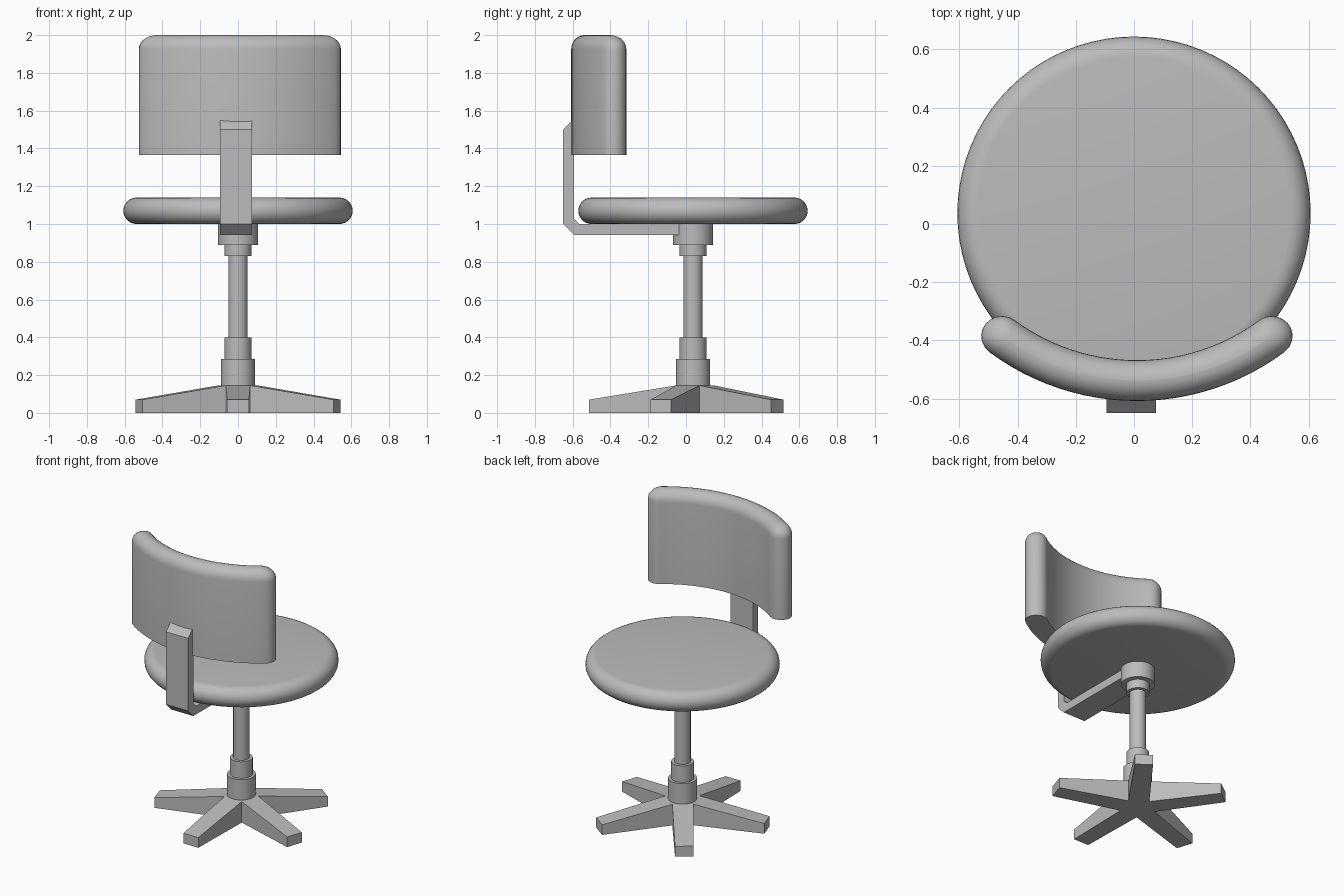
import bpy
import bmesh
from math import sin, cos, pi, radians

default = bpy.data.objects.get("Cube")
if default:
    bpy.data.objects.remove(default, do_unlink=True)

grey = bpy.data.materials.new("plain grey")
grey.use_nodes = True
colour = (0.5, 0.5, 0.5, 1.0)
grey.diffuse_color = colour
grey.node_tree.nodes["Principled BSDF"].inputs["Base Color"].default_value = colour

AXIS_Y = 0.037  # the column stands slightly behind the middle


def finish(bm, name, smooth=False):
    """Turn a bmesh into a grey object, optionally smooth shaded."""
    bmesh.ops.remove_doubles(bm, verts=bm.verts, dist=1e-5)
    bmesh.ops.recalc_face_normals(bm, faces=bm.faces)
    mesh = bpy.data.meshes.new(name)
    bm.to_mesh(mesh)
    bm.free()
    mesh.materials.append(grey)
    obj = bpy.data.objects.new(name, mesh)
    bpy.context.collection.objects.link(obj)
    if smooth:
        bpy.ops.object.select_all(action="DESELECT")
        obj.select_set(True)
        bpy.context.view_layer.objects.active = obj
        bpy.ops.object.shade_smooth_by_angle(angle=radians(35))
    return obj


def loft(bm, rings):
    """Bridge rings of points and cap both ends."""
    rows = [[bm.verts.new(p) for p in ring] for ring in rings]
    n = len(rows[0])
    for low, high in zip(rows, rows[1:]):
        for i in range(n):
            j = (i + 1) % n
            bm.faces.new((low[i], low[j], high[j], high[i]))
    bm.faces.new(rows[0])
    bm.faces.new(rows[-1])


def turned(name, profile, sides):
    """Solid of revolution around the column axis from (radius, z) pairs."""
    bm = bmesh.new()
    loft(bm, [[(r * cos(2 * pi * i / sides), AXIS_Y + r * sin(2 * pi * i / sides), z)
               for i in range(sides)] for r, z in profile])
    return finish(bm, name, smooth=True)


# Column: stacked cylinders from the base up to the seat
for name, radius, bottom, top in (
    ("base_hub", 0.09, 0.14, 0.286),
    ("lower_sleeve", 0.071, 0.286, 0.4),
    ("column", 0.051, 0.4, 0.83),
    ("upper_sleeve", 0.072, 0.83, 0.89),
    ("seat_collar", 0.106, 0.89, 1.0),
):
    turned(name, [(radius, bottom), (radius, top)], 40)

# Seat: round cushion with a fully rounded rim
rim = 0.07
seat_profile = [(0.537 + rim * cos(a), 1.07 + rim * sin(a))
                for a in (-pi / 2 + pi * i / 12 for i in range(13))]
turned("seat", seat_profile, 80)

# Base: five sloping legs joined into one star
bm = bmesh.new()
lower, upper = [], []
for k in range(5):
    a = -pi / 2 + k * 2 * pi / 5
    valley = a - pi / 5
    corners = [(0.112 * cos(valley), 0.112 * sin(valley), 0.145)]
    for side in (-0.057, 0.057):
        corners.append((0.551 * cos(a) - side * sin(a),
                        0.551 * sin(a) + side * cos(a), 0.07))
    for x, y, z in corners:
        lower.append(bm.verts.new((x, y + AXIS_Y, 0)))
        upper.append(bm.verts.new((x, y + AXIS_Y, z)))
count = len(lower)
for i in range(count):
    j = (i + 1) % count
    bm.faces.new((lower[i], lower[j], upper[j], upper[i]))
bm.faces.new(lower)
bm.faces.new([upper[i] for i in range(0, count, 3)])
for i in range(0, count, 3):
    bm.faces.new([upper[(i + s) % count] for s in range(4)])
finish(bm, "star_base")

# Support bar: bent flat bar from the collar to the backrest
outline = [(0.0, 0.943), (-0.593, 0.943), (-0.65, 1.0), (-0.65, 1.5),
           (-0.593, 1.557), (-0.593, 1.027), (-0.566, 1.0), (0.0, 1.0)]
bm = bmesh.new()
loft(bm, [[(x, y, z) for y, z in outline] for x in (-0.094, 0.075)])
finish(bm, "support_bar")

# Backrest: curved pad with rounded ends and a domed top
BEND, HALF, THICK = 0.78, 0.497, 0.07


def pad_ring(t, z):
    r = THICK * cos(t)
    h = HALF - 0.03 * (1 - cos(t))
    flat = []
    for end in (1, -1):
        flat += [(end * h * (i / 12 - 1), end * r) for i in range(1, 24)]
        flat += [(end * (h + r * sin(a)), end * r * cos(a))
                 for a in (pi * i / 10 for i in range(11))]
    return [(0.01 + (BEND + v) * sin(u / BEND),
             0.242 - (BEND + v) * cos(u / BEND), z) for u, v in flat]


bm = bmesh.new()
rings = [pad_ring(0, 1.365)]
rings += [pad_ring(pi / 2 * i / 7, 1.925 + 0.075 * sin(pi / 2 * i / 7)) for i in range(7)]
# close the dome along a narrow ridge
rings.append(pad_ring(pi / 2 * 0.995, 2.0))
loft(bm, rings)
finish(bm, "backrest", smooth=True)
